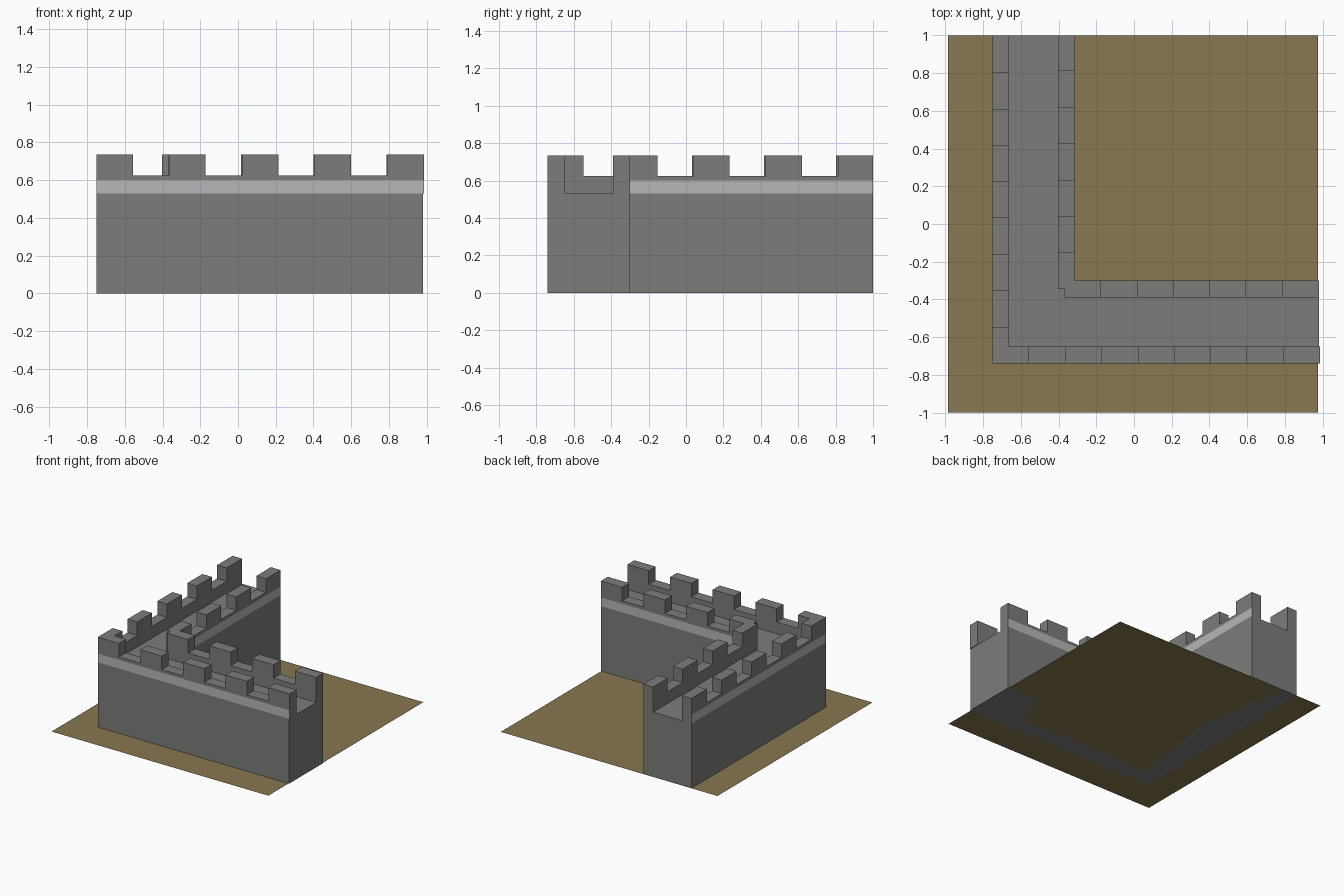
import bpy, bmesh

if "Cube" in bpy.data.objects:
    bpy.data.objects.remove(bpy.data.objects["Cube"])

FLOOR, BAND_TOP, CRENEL, TOP = 0.53, 0.60, 0.625, 0.735
X_OUT, X_IN, Y_OUT, Y_IN = -0.75, -0.315, -0.74, -0.30   # wall outline
WIDTH, STEP = 0.193, 0.3855                               # merlon size and spacing


def material(name, rgb):
    m = bpy.data.materials.new(name)
    m.diffuse_color = (*rgb, 1)
    m.use_nodes = True
    m.node_tree.nodes["Principled BSDF"].inputs["Base Color"].default_value = m.diffuse_color
    return m


stone = material("grey stone", (0.202, 0.207, 0.198))
pale = material("pale stone band", (0.47, 0.475, 0.465))
earth = material("brown earth", (0.25, 0.188, 0.082))


def finish(bm, name, *mats):
    bmesh.ops.recalc_face_normals(bm, faces=bm.faces)
    mesh = bpy.data.meshes.new(name)
    bm.to_mesh(mesh)
    bm.free()
    for m in mats:
        mesh.materials.append(m)
    bpy.context.collection.objects.link(bpy.data.objects.new(name, mesh))


def extruded(points, vec):
    bm = bmesh.new()
    face = bm.faces.new([bm.verts.new(p) for p in points])
    if vec:
        new = bmesh.ops.extrude_face_region(bm, geom=[face], use_keep_orig=True)["geom"]
        bmesh.ops.translate(bm, vec=vec, verts=[v for v in new if isinstance(v, bmesh.types.BMVert)])
    return bm


def parapet(name, axis, start, end, side, thick, first):
    """Crenellated wall along an axis; merlons repeat from 'first'."""
    prof = [(end, FLOOR), (start, FLOOR)]
    a = first
    while a < end - 0.05:
        lo, hi = max(a, start), min(a + WIDTH, end)
        if end - hi < 0.02:
            hi = end
        if lo > start:
            prof.append((lo, CRENEL))
        prof += [(lo, TOP), (hi, TOP)]
        if hi < end:
            prof.append((hi, CRENEL))
        a += STEP
    if axis == 'X':
        bm = extruded([(p, side, z) for p, z in prof], (0, thick, 0))
    else:
        bm = extruded([(side, p, z) for p, z in prof], (thick, 0, 0))
    # pale band on the faces that lie on the wall outline
    bmesh.ops.bisect_plane(bm, geom=bm.verts[:] + bm.edges[:] + bm.faces[:],
                           plane_co=(0, 0, BAND_TOP), plane_no=(0, 0, 1))
    bmesh.ops.recalc_face_normals(bm, faces=bm.faces)
    for f in bm.faces:
        c, n = f.calc_center_median(), f.normal
        outer = (abs(n.x) > 0.9 and min(abs(c.x - X_OUT), abs(c.x - X_IN)) < 0.002) or \
                (abs(n.y) > 0.9 and min(abs(c.y - Y_OUT), abs(c.y - Y_IN)) < 0.002)
        f.material_index = int(outer and max(v.co.z for v in f.verts) < BAND_TOP + 0.001)
    finish(bm, name, stone, pale)


# ground sheet
finish(extruded([(-0.985, -1, 0), (0.975, -1, 0), (0.975, 1, 0), (-0.985, 1, 0)], None),
       "ground", earth)

# L-shaped wall body, its top is the walkway
outline = [(X_OUT, Y_OUT), (0.98, Y_OUT), (0.98, Y_IN), (X_IN, Y_IN), (X_IN, 1), (X_OUT, 1)]
finish(extruded([(x, y, 0) for x, y in outline], (0, 0, FLOOR)), "wall_body", stone)

# parapets on both sides of each wing
parapet("front_outer_parapet", 'X', X_OUT, 0.985, Y_OUT, 0.09, -0.75)
parapet("front_inner_parapet", 'X', -0.37, 0.98, Y_IN, -0.09, -0.37)
parapet("left_outer_parapet", 'Y', Y_OUT + 0.09, 1, X_OUT, 0.087, -0.74)
parapet("left_inner_parapet", 'Y', -0.345, 1, X_IN, -0.088, -0.345)
